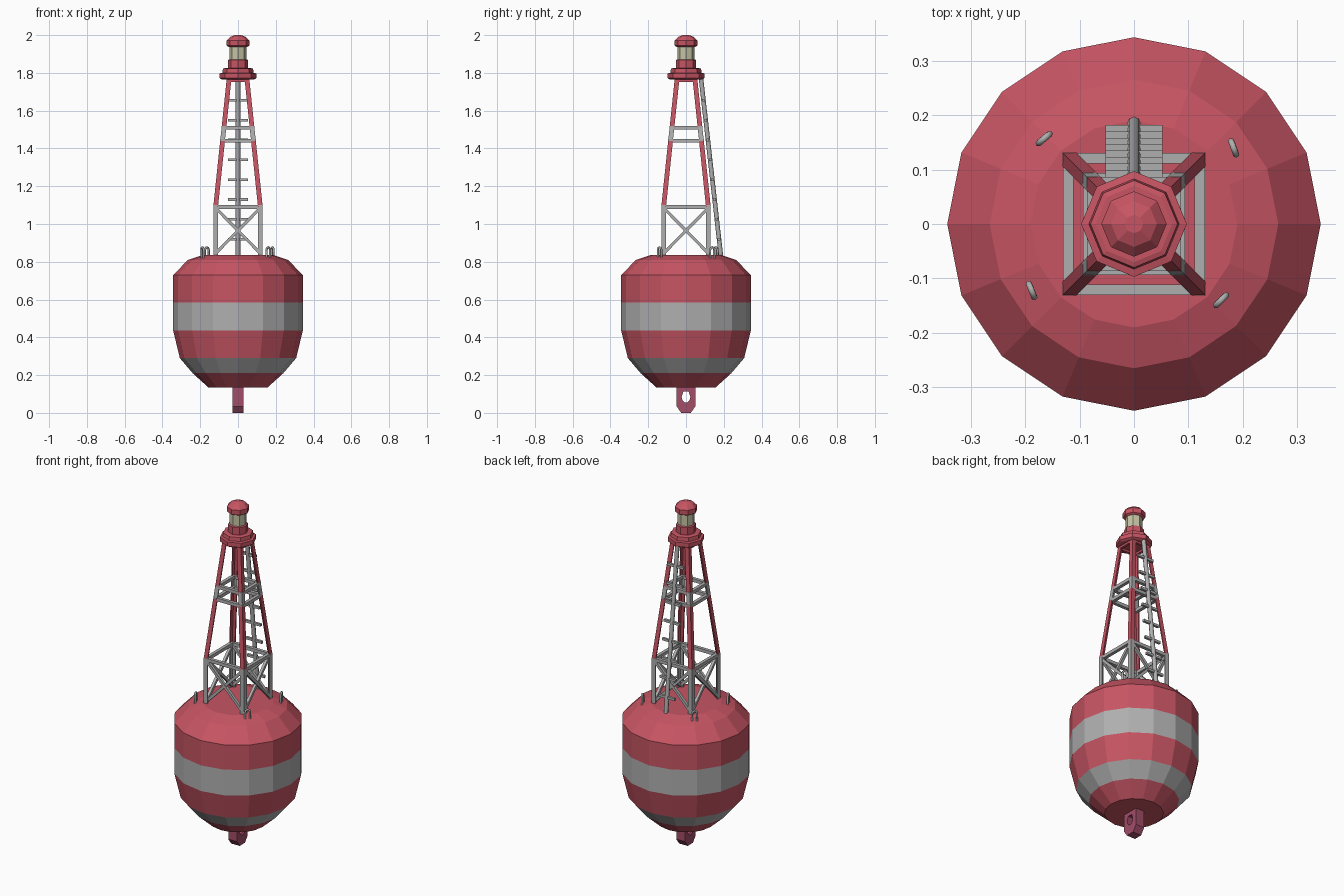
import bpy, bmesh
from math import sin, cos, pi, radians
from mathutils import Vector, Matrix

if "Cube" in bpy.data.objects:
    bpy.data.objects.remove(bpy.data.objects["Cube"])


def material(name, rgb):
    m = bpy.data.materials.new(name)
    m.use_nodes = True
    m.diffuse_color = (*rgb, 1)
    m.node_tree.nodes["Principled BSDF"].inputs["Base Color"].default_value = (*rgb, 1)
    return m


RED = material("buoy red", (0.57, 0.09, 0.125))
GREY = material("light grey", (0.43, 0.43, 0.43))
LENS = material("pale lamp glass", (0.56, 0.55, 0.38))
LUG = material("dull plum", (0.36, 0.075, 0.14))


def finish(name, bm, mats):
    bmesh.ops.recalc_face_normals(bm, faces=bm.faces)
    mesh = bpy.data.meshes.new(name)
    bm.to_mesh(mesh)
    bm.free()
    for m in mats:
        mesh.materials.append(m)
    ob = bpy.data.objects.new(name, mesh)
    bpy.context.collection.objects.link(ob)
    return ob


def loft(bm, rings, cap=True):
    """Bridge equal-length point rings; returns the side faces, ring by ring."""
    loops = [[bm.verts.new(p) for p in ring] for ring in rings]
    n = len(loops[0])
    sides = []
    for a, b in zip(loops, loops[1:]):
        sides.append([bm.faces.new((a[i], a[(i + 1) % n], b[(i + 1) % n], b[i]))
                      for i in range(n)])
    if cap:
        bm.faces.new(loops[0][::-1])
        bm.faces.new(loops[-1])
    return sides


def lathe(name, profile, sides, mats, bands=None):
    bm = bmesh.new()
    rings = [[(r * cos(2 * pi * i / sides), r * sin(2 * pi * i / sides), z)
              for i in range(sides)] for r, z in profile]
    faces = loft(bm, rings)
    for k, row in enumerate(faces):
        for f in row:
            f.material_index = bands[k] if bands else 0
    return finish(name, bm, mats)


def bar(bm, a, b, width, depth=None, up=(0, 0, 1)):
    """Rectangular bar between two points."""
    a, b = Vector(a), Vector(b)
    d = (b - a).normalized()
    side = d.cross(Vector(up)).normalized()
    top = side.cross(d)
    side, top = side * width / 2, top * (depth or width) / 2
    loft(bm, [[p + side + top, p - side + top, p - side - top, p + side - top]
              for p in (a, b)])


def tube(name, path, radius, sides, mat):
    cu = bpy.data.curves.new(name, "CURVE")
    cu.dimensions = "3D"
    cu.bevel_depth = radius
    cu.bevel_resolution = (sides - 4) // 2
    cu.use_fill_caps = True
    sp = cu.splines.new("POLY")
    sp.points.add(len(path) - 1)
    for p, co in zip(sp.points, path):
        p.co = (*co, 1)
    cu.materials.append(mat)
    ob = bpy.data.objects.new(name, cu)
    bpy.context.collection.objects.link(ob)
    return ob


# Float hull with painted bands
lathe("float_hull",
      [(0.157, 0.135), (0.24, 0.21), (0.308, 0.29), (0.343, 0.435),
       (0.343, 0.585), (0.343, 0.73), (0.265, 0.81), (0.19, 0.835)],
      16, [RED, GREY], [0, 1, 0, 1, 0, 0, 0])

# Mooring lug: rounded plate with a hole
bm = bmesh.new()
outer = [(0.05, 0.15), (0.05, 0.085), (0.05, 0.035), (0.025, 0),
         (-0.025, 0), (-0.05, 0.035), (-0.05, 0.085), (-0.05, 0.15)]
inner = [(0.014, 0.113), (0.023, 0.085), (0.02, 0.07), (0.008, 0.056),
         (-0.008, 0.056), (-0.02, 0.07), (-0.023, 0.085), (-0.014, 0.113)]
plate = [[(x, y, z) for y, z in pts]
         for x, pts in ((-0.028, outer), (0.028, outer), (0.028, inner),
                        (-0.028, inner), (-0.028, outer))]
loft(bm, plate, cap=False)
bmesh.ops.remove_doubles(bm, verts=bm.verts, dist=1e-5)
finish("mooring_lug", bm, [LUG])


# Tower legs: angle section, upright below and tapering above
def reach(z):
    return 0.131 if z < 1.09 else 0.131 - (z - 1.09) * 0.105


levels = [0.815, 1.09, 1.44, 1.51, 1.775]
W, T = 0.025, 0.007
for sx, sy, name in ((1, -1, "front_left"), (-1, -1, "front_right"),
                     (1, 1, "back_left"), (-1, 1, "back_right")):
    bm = bmesh.new()
    rings = []
    for z in levels:
        r = reach(z)
        section = [(r, r), (r - W, r), (r - W, r - T),
                   (r - T, r - T), (r - T, r - W), (r, r - W)]
        rings.append([(sx * x, sy * y, z) for x, y in section])
    for k, row in enumerate(loft(bm, rings)):
        for f in row:
            f.material_index = (k + 1) % 2
    finish(name + "_leg", bm, [RED, GREY])

# Square rail frames and cross braces on all four sides
frames = bmesh.new()
braces = bmesh.new()
top_frame = bmesh.new()
for q in range(4):
    turn = Matrix.Rotation(q * pi / 2, 3, "Z")

    def span(bm, r, x, z0, z1, w):
        bar(bm, turn @ Vector((-x, -r, z0)), turn @ Vector((x, -r, z1)), w)

    for z in (1.09, 1.44, 1.51):
        r = reach(z) - 0.01
        span(frames, r, r + 0.01, z, z, 0.019)
    span(top_frame, 0.054, 0.06, 1.76, 1.76, 0.014)
    span(braces, 0.119, 0.118, 0.845, 1.085, 0.016)
    span(braces, 0.121, 0.118, 1.085, 0.845, 0.016)
finish("rail_frames", frames, [GREY])
finish("cross_braces", braces, [GREY])
finish("top_frame", top_frame, [RED])

# Single pole ladder on the back
foot, head = Vector((0, 0.186, 0.82)), Vector((0, 0.079, 1.775))
tube("ladder_pole", [foot, head], 0.012, 8, GREY)
bm = bmesh.new()
for i in range(8):
    z = 0.92 + i * 0.105
    p = foot.lerp(head, (z - foot.z) / (head.z - foot.z))
    bar(bm, p - Vector((0.052, 0, 0)), p + Vector((0.052, 0, 0)), 0.014)
finish("ladder_rungs", bm, [GREY])

# Lifting eyes around the deck
for i, (x, y, angle) in enumerate(((-0.165, 0.157, 40), (0.183, 0.14, -70),
                                   (-0.188, -0.122, -68), (0.16, -0.14, 45))):
    d = Vector((cos(radians(angle)), sin(radians(angle)), 0))
    base = Vector((x, y, 0))
    path = [base - d * 0.013 + Vector((0, 0, 0.81))]
    path += [base + Vector((0, 0, 0.863)) - d * 0.013 * cos(t * pi / 4)
             + Vector((0, 0, 0.014 * sin(t * pi / 4))) for t in range(5)]
    path.append(base + d * 0.013 + Vector((0, 0, 0.81)))
    tube(f"lifting_eye_{i + 1}", path, 0.006, 6, GREY)

# Lantern: platform, collar, glass and domed cap
lathe("lantern_platform",
      [(0.085, 1.765), (0.097, 1.772), (0.097, 1.797), (0.083, 1.8),
       (0.08, 1.822), (0.07, 1.825)], 8, [RED])
lathe("lantern_collar", [(0.053, 1.815), (0.053, 1.868), (0.046, 1.872)], 8, [RED])
lathe("lantern_glass", [(0.046, 1.865), (0.046, 1.945)], 8, [LENS])
lathe("lantern_cap",
      [(0.05, 1.938), (0.06, 1.944), (0.06, 1.972), (0.042, 1.99),
       (0.017, 2.0)], 8, [RED])
